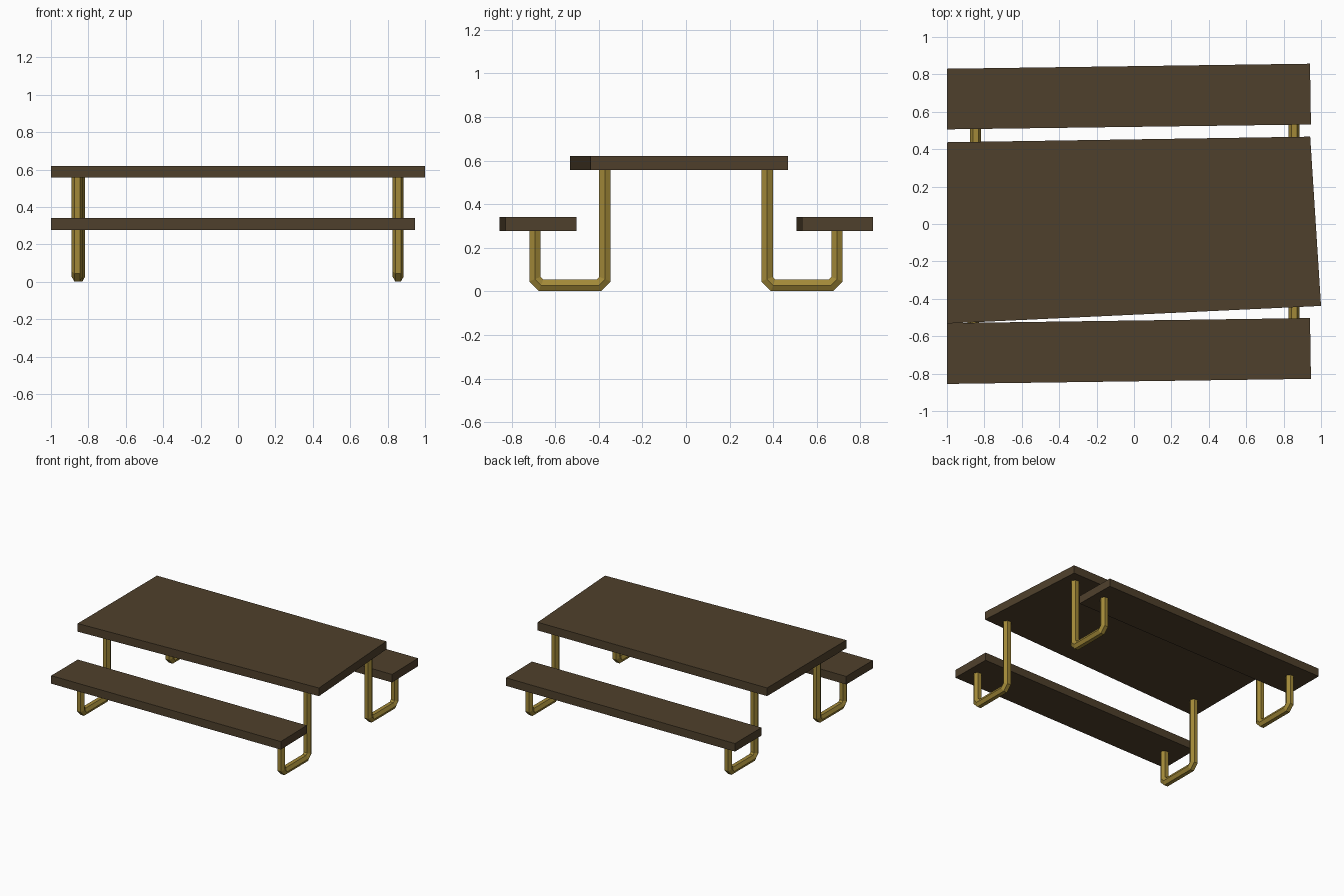
import bpy, bmesh, math
from mathutils import Vector

if "Cube" in bpy.data.objects:
    bpy.data.objects.remove(bpy.data.objects["Cube"])


def material(name, rgb):
    m = bpy.data.materials.new(name)
    m.diffuse_color = (*rgb, 1)
    m.use_nodes = True
    m.node_tree.nodes["Principled BSDF"].inputs["Base Color"].default_value = m.diffuse_color
    return m


wood = material("dark_wood", (0.078, 0.051, 0.025))
brass = material("brass_metal", (0.36, 0.25, 0.04))


def finish(name, bm, mat):
    bmesh.ops.recalc_face_normals(bm, faces=bm.faces)
    me = bpy.data.meshes.new(name)
    bm.to_mesh(me)
    bm.free()
    me.materials.append(mat)
    ob = bpy.data.objects.new(name, me)
    bpy.context.collection.objects.link(ob)


def board(name, outline, z0, z1):
    """Slightly crooked plank: outline extruded upward."""
    bm = bmesh.new()
    face = bm.faces.new([bm.verts.new((x, y, z0)) for x, y in outline])
    ext = bmesh.ops.extrude_face_region(bm, geom=[face])
    top = [g for g in ext["geom"] if isinstance(g, bmesh.types.BMVert)]
    bmesh.ops.translate(bm, verts=top, vec=(0, 0, z1 - z0))
    finish(name, bm, wood)


def tube(name, x, path, r=0.03, sides=6):
    """Hexagonal tube swept with mitred joints along a (y, z) path."""
    bm = bmesh.new()
    pts = [Vector(p) for p in path]
    rings = []
    for i, p in enumerate(pts):
        a = (p - pts[i - 1]).normalized() if i else (pts[1] - p).normalized()
        b = (pts[i + 1] - p).normalized() if i < len(pts) - 1 else a
        t = (a + b).normalized()
        n = Vector((-t.y, t.x)) / t.dot(a)
        ring = []
        for k in range(sides):
            ang = 2 * math.pi * k / sides
            q = p + n * (r * math.sin(ang))
            ring.append(bm.verts.new((x + r * math.cos(ang), q.x, q.y)))
        rings.append(ring)
    for u, v in zip(rings, rings[1:]):
        for k in range(sides):
            j = (k + 1) % sides
            bm.faces.new((u[k], u[j], v[j], v[k]))
    bm.faces.new(rings[0])
    bm.faces.new(rings[-1])
    finish(name, bm, brass)


# Table top and the two benches
board("table_top", [(-1, -0.532), (1, -0.438), (0.942, 0.467), (-1, 0.437)], 0.557, 0.62)
board("front_bench", [(-1, -0.855), (0.946, -0.828), (0.941, -0.503), (-1, -0.53)], 0.278, 0.34)
board("back_bench", [(-1, 0.506), (0.946, 0.532), (0.941, 0.857), (-1, 0.83)], 0.278, 0.34)

# Four U-shaped legs joining table top and benches
c, zb = 0.028, 0.028
inner, outer = 0.372, 0.693
for side, s in (("front", -1), ("back", 1)):
    for end, x in (("left", -0.86 if s < 0 else -0.847), ("right", 0.856)):
        path = [(inner, 0.558), (inner, zb + c), (inner + c, zb),
                (outer - c, zb), (outer, zb + c), (outer, 0.28)]
        tube(f"{side}_{end}_leg", x, [(s * y, z) for y, z in path])
